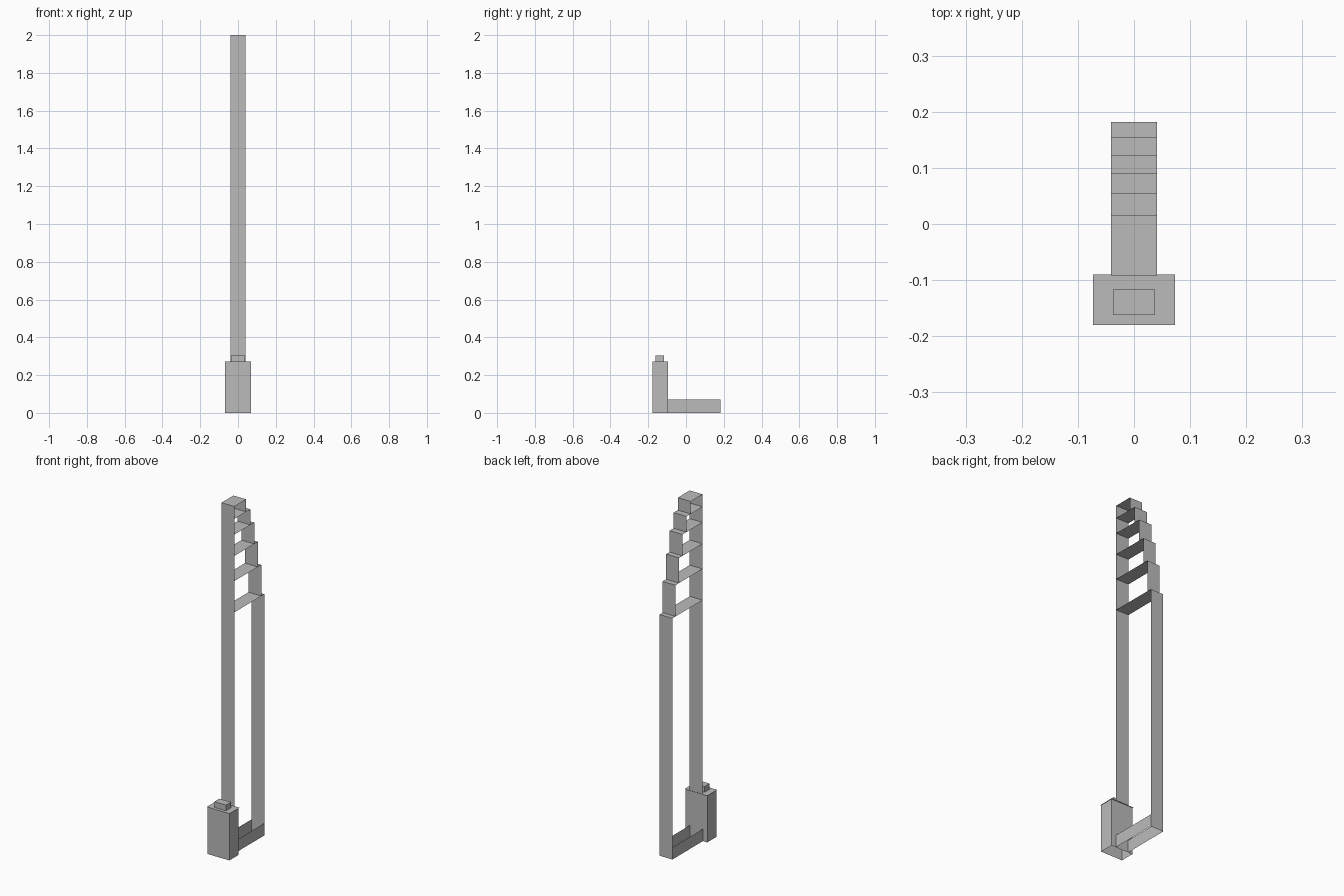
import bpy
import bmesh

default = bpy.data.objects.get("Cube")
if default:
    bpy.data.objects.remove(default, do_unlink=True)

grey = bpy.data.materials.new("plain grey")
grey.use_nodes = True
grey.diffuse_color = (0.5, 0.5, 0.5, 1)
grey.node_tree.nodes["Principled BSDF"].inputs["Base Color"].default_value = (0.5, 0.5, 0.5, 1)


def block(name, x, y, z, skip=()):
    """Box spanning the given ranges, without the faces that point along the skipped directions.
    A range of zero length gives a single sheet."""
    bm = bmesh.new()
    ranges = (x, y, z)
    flat = [i for i in range(3) if ranges[i][0] == ranges[i][1]]
    for axis in range(3):
        if flat and axis not in flat:
            continue
        u, v = (axis + 1) % 3, (axis + 2) % 3
        for side in (0, 1):
            if (axis, side) in skip or (flat and side == 0):
                continue
            corners = []
            for a, b in ((0, 0), (1, 0), (1, 1), (0, 1)):
                p = [0, 0, 0]
                p[axis], p[u], p[v] = ranges[axis][side], ranges[u][a], ranges[v][b]
                corners.append(bm.verts.new(p))
            if side == 0:
                corners.reverse()
            bm.faces.new(corners)
    bmesh.ops.remove_doubles(bm, verts=bm.verts, dist=0.0001)
    mesh = bpy.data.meshes.new(name)
    bm.to_mesh(mesh)
    bm.free()
    mesh.materials.append(grey)
    obj = bpy.data.objects.new(name, mesh)
    bpy.context.collection.objects.link(obj)
    return obj


BOTTOM, TOP = (2, 0), (2, 1)
width = (-0.041, 0.041)
front_y = -0.092
lid_z = 0.272

# Entrance block, open underneath, with a slightly wider lid and a small cap
block("entrance_block", (-0.069, 0.069), (-0.177, -0.095), (0, lid_z), (BOTTOM, TOP))
block("entrance_lid", (-0.073, 0.073), (-0.18, -0.09), (lid_z, lid_z))
block("entrance_cap", (-0.037, 0.037), (-0.162, -0.117), (lid_z, 0.305), (BOTTOM,))

# Low side walls of the base, open above and below
for name, x in (("right_base_wall", width[0]), ("left_base_wall", width[1])):
    block(name, (x, x), (-0.095, 0.182), (0, 0.07))

# Tall front sheet
block("front_wall", width, (front_y, front_y), (lid_z, 2.0))

# Stepped back sheets, each capped by a floor reaching the front sheet
steps = ((0.182, 1.39), (0.154, 1.57), (0.122, 1.715),
         (0.09, 1.838), (0.054, 1.928), (0.016, 2.0))
below = 0
for i, (y, z) in enumerate(steps, 1):
    block(f"back_wall_{i}", width, (y, y), (below, z))
    block(f"floor_{i}", width, (front_y, y), (z, z))
    below = z
